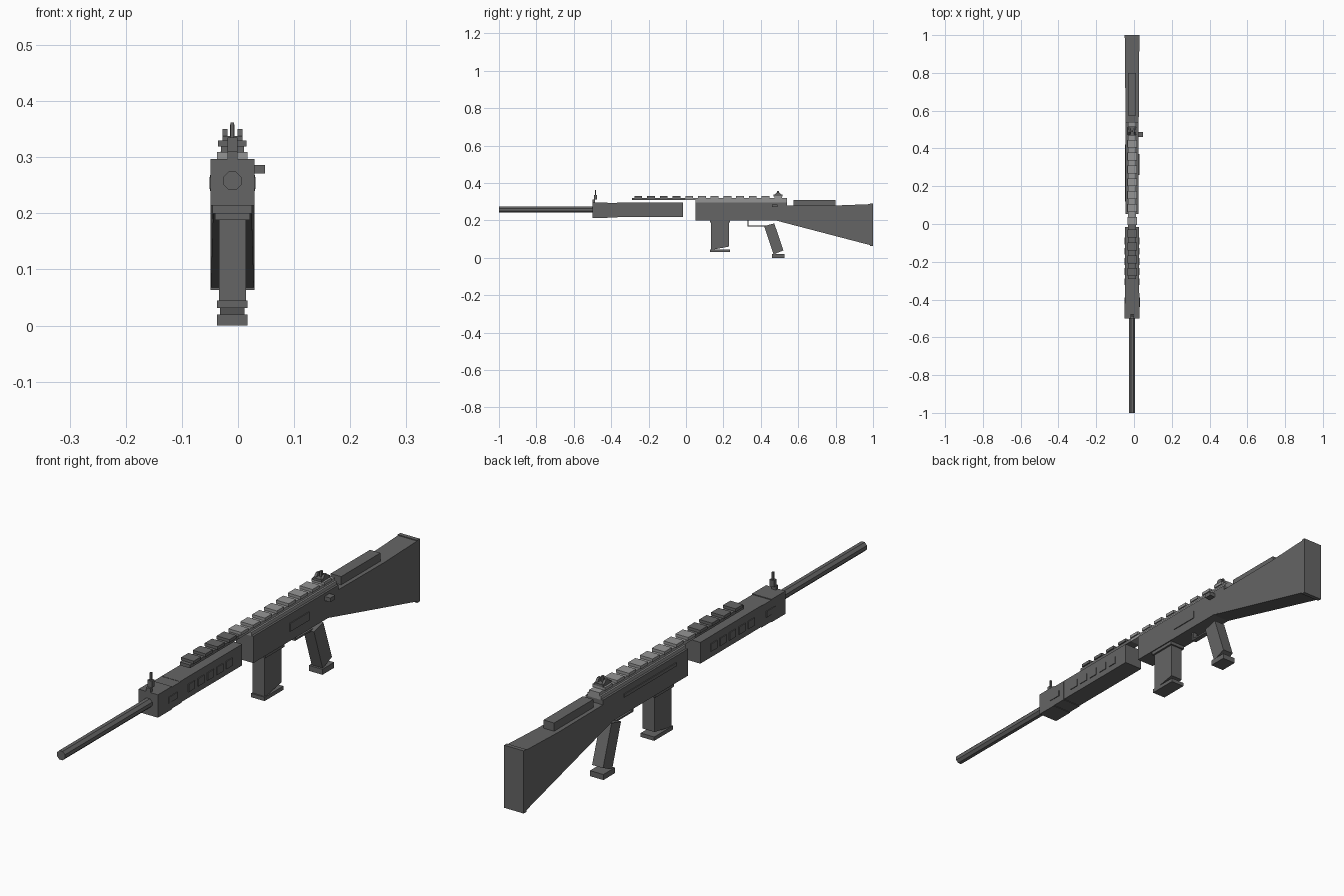
import bpy, bmesh, math
from mathutils import Matrix

if "Cube" in bpy.data.objects:
    bpy.data.objects.remove(bpy.data.objects["Cube"])

CX = -0.01  # centre plane of the body


def material(name, grey):
    m = bpy.data.materials.new(name)
    m.use_nodes = True
    colour = (grey, grey, grey, 1)
    m.diffuse_color = colour
    m.node_tree.nodes["Principled BSDF"].inputs["Base Color"].default_value = colour
    return m


dark = material("dark gunmetal", 0.13)
light = material("light gunmetal", 0.30)


def finish(name, bm, mat):
    bmesh.ops.recalc_face_normals(bm, faces=bm.faces)
    me = bpy.data.meshes.new(name)
    bm.to_mesh(me)
    bm.free()
    me.materials.append(mat)
    ob = bpy.data.objects.new(name, me)
    bpy.context.collection.objects.link(ob)
    return ob


def box(name, y, z, half, mat=dark, x=CX):
    """Box spanning y and z ranges, half as wide on each side of x."""
    return prism(name, [(y[0], z[0]), (y[1], z[0]), (y[1], z[1]), (y[0], z[1])], half, mat, x)


def prism(name, profile, half, mat=dark, x=CX, flare=None):
    """Side profile extruded across x; flare(y) scales the width."""
    bm = bmesh.new()
    sides = []
    for s in (-1, 1):
        sides.append([bm.verts.new((x + s * half * (flare(y) if flare else 1), y, z))
                      for y, z in profile])
    a, b = sides
    bm.faces.new(a)
    bm.faces.new(b[::-1])
    n = len(profile)
    for i in range(n):
        j = (i + 1) % n
        bm.faces.new((a[i], b[i], b[j], a[j]))
    return finish(name, bm, mat)


# Barrel
bm = bmesh.new()
bmesh.ops.create_cone(bm, cap_ends=True, segments=8, radius1=0.0175, radius2=0.0175, depth=0.52,
                      matrix=Matrix.Translation((CX, -0.74, 0.258)) @ Matrix.Rotation(math.pi / 2, 4, 'X')
                      @ Matrix.Rotation(math.pi / 8, 4, 'Z'))
finish("barrel", bm, dark)

# Handguard with front cap, band and raised vents
box("handguard", (-0.37, -0.015), (0.218, 0.295), 0.037)
box("handguard_band", (-0.43, -0.365), (0.216, 0.294), 0.038)
box("handguard_cap", (-0.5, -0.42), (0.214, 0.297), 0.039)
for side, label in ((-1, "right"), (1, "left")):
    for i in range(5):
        y = -0.306 + 0.054 * i
        box(f"{label}_vent_{i + 1}", (y - 0.018, y + 0.018), (0.24, 0.268), 0.002,
            x=CX + side * 0.038)
    box(f"{label}_band_plate", (-0.44, -0.39), (0.243, 0.265), 0.002, x=CX + side * 0.039)

# Front sight
box("front_sight_block", (-0.5, -0.487), (0.275, 0.311), 0.009)
box("front_sight_base", (-0.492, -0.476), (0.311, 0.335), 0.009)
box("front_sight_post", (-0.487, -0.48), (0.33, 0.362), 0.003)

# Accessory rail in two lengths, with teeth
box("front_rail", (-0.29, -0.005), (0.308, 0.32), 0.0205)
box("rear_rail", (-0.005, 0.54), (0.308, 0.32), 0.0205, light)
box("rail_mount", (0.052, 0.54), (0.296, 0.309), 0.027, light)
for i in range(12):
    y = -0.255 + 0.068 * i
    box(f"rail_tooth_{i + 1}", (y - 0.021, y + 0.021), (0.319, 0.33), 0.0255,
        dark if y < -0.01 else light)

# Rear sight
box("rear_sight_base", (0.468, 0.515), (0.329, 0.338), 0.018)
for side, label in ((-1, "right"), (1, "left")):
    prism(f"{label}_sight_ear", [(0.474, 0.337), (0.51, 0.337), (0.498, 0.35), (0.486, 0.35)],
          0.0045, x=CX + side * 0.0135)
box("rear_sight_leaf", (0.486, 0.496), (0.337, 0.358), 0.004)

# Receiver with port, side strip and charging handle
prism("receiver", [(0.052, 0.2), (0.48, 0.2), (0.54, 0.19), (0.54, 0.297), (0.052, 0.297)], 0.035)
box("ejection_port", (0.26, 0.37), (0.235, 0.265), 0.003, x=0.025)
box("side_strip", (0.12, 0.42), (0.262, 0.274), 0.003, x=-0.045)
box("charging_handle", (0.46, 0.488), (0.271, 0.286), 0.014, x=0.034)

# Stock, butt plate and cheek rest
prism("stock", [(0.48, 0.2), (0.985, 0.068), (0.985, 0.287), (0.8, 0.28), (0.54, 0.28), (0.48, 0.285)],
      0.0345, flare=lambda y: 1 + 0.22 * (y - 0.48))
box("butt_plate", (0.985, 1.0), (0.063, 0.29), 0.039)
box("cheek_rest", (0.575, 0.8), (0.279, 0.31), 0.021)

# Magazine
box("magazine_well", (0.128, 0.235), (0.188, 0.21), 0.031)
prism("magazine", [(0.133, 0.195), (0.229, 0.195), (0.229, 0.06), (0.133, 0.042)], 0.024)
box("magazine_base", (0.128, 0.235), (0.031, 0.045), 0.027)

# Trigger guard and trigger
box("guard_front", (0.328, 0.335), (0.168, 0.202), 0.009)
box("guard_bottom", (0.328, 0.43), (0.168, 0.174), 0.009)

# Pistol grip
prism("grip", [(0.418, 0.17), (0.472, 0.184), (0.521, 0.04), (0.468, 0.018)], 0.022)
box("grip_base", (0.459, 0.526), (0.0, 0.02), 0.027)
